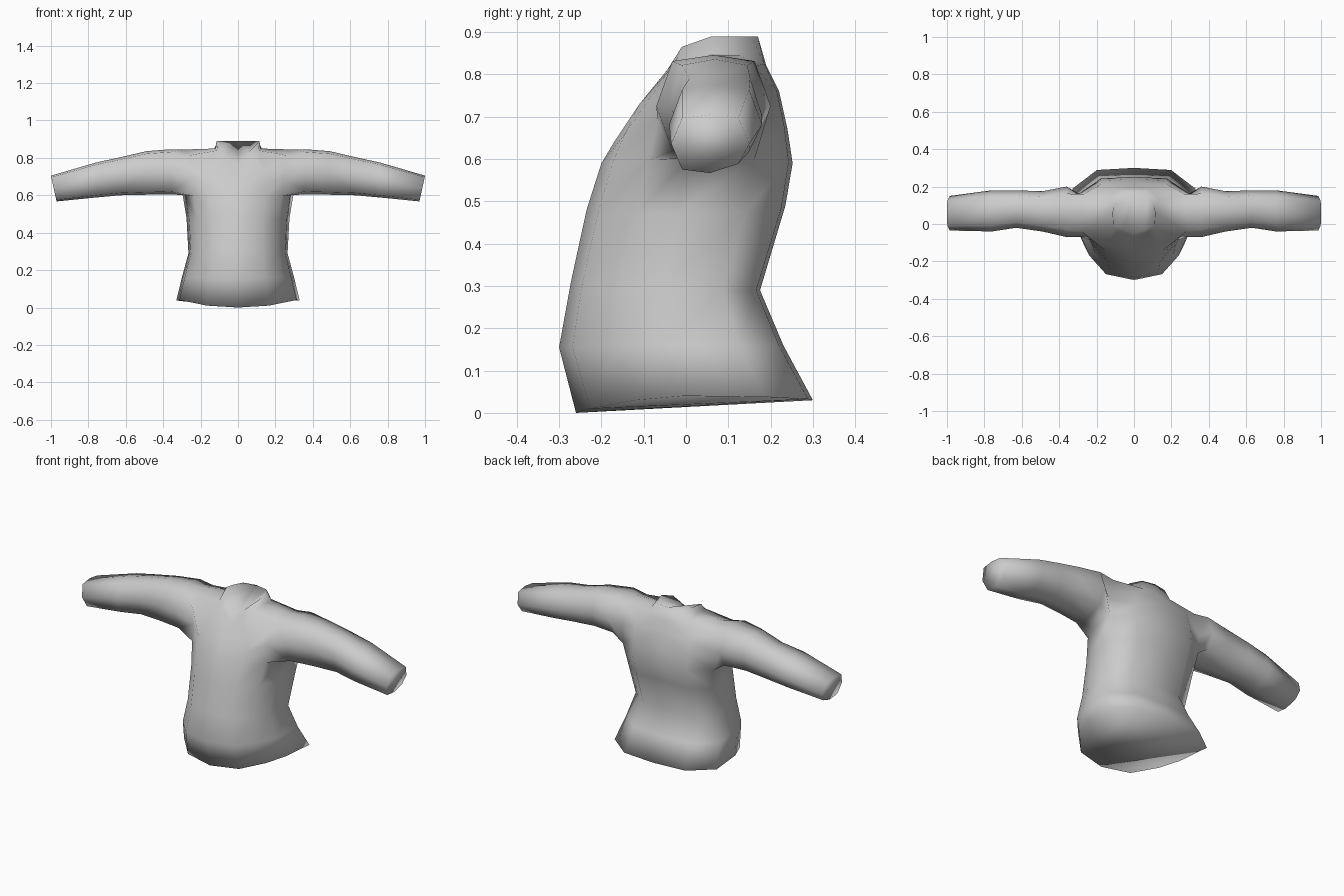
import bpy, bmesh
from math import cos, pi

cube = bpy.data.objects.get("Cube")
if cube:
    bpy.data.objects.remove(cube)

# Plain cloth colour
cloth = bpy.data.materials.new("grey_cloth")
cloth.use_nodes = True
colour = (0.6, 0.6, 0.6, 1)
cloth.diffuse_color = colour
cloth.node_tree.nodes["Principled BSDF"].inputs["Base Color"].default_value = colour

# Half outline of the body, front centre to back centre: (share of width, share of depth)
BODY_OUTLINE = [(0, 0), (.5, .06), (.8, .25), (.95, .45), (1, .8), (.6, .98), (0, 1)]

# Body levels: half width, front y, back y, then front, side and back heights
BODY_LEVELS = [
    (.33, -.26, .3, 0, .04, .03),
    (.3, -.3, .23, .155, .16, .16),
    (.265, -.272, .175, .31, .29, .29),
    (.275, -.235, .235, .48, .47, .49),
    (.295, -.2, .252, .59, .6, .59),
    (.3, -.17, .24, .64, .71, .67),
]

# Shoulder, collar base and collar rim, front centre to back centre
SHOULDER = [(0, -.135, .69), (.14, -.11, .73), (.28, -.04, .81), (.28, .06, .845),
            (.27, .16, .82), (.17, .215, .76), (0, .22, .76)]
COLLAR_BASE = [(0, -.065, .765), (.07, -.045, .81), (.11, -.02, .84), (.12, .06, .85),
               (.13, .13, .845), (.085, .185, .825), (0, .19, .82)]
COLLAR_RIM = [(0, -.05, .78), (.055, -.03, .83), (.09, -.01, .865), (.115, .06, .89),
              (.105, .1, .89), (.075, .155, .89), (0, .17, .89)]

# Sleeve section (share of depth, share of height) and stations: x, front, back, bottom, top
SLEEVE_OUTLINE = [(.14, .06), (.5, 0), (.86, .16), (1, .5),
                  (.86, .94), (.5, 1), (.14, .94), (0, .5)]
SLEEVE_STATIONS = [
    (.36, -.07, .2, .605, .846),
    (.49, -.04, .175, .603, .836),
    (.63, -.02, .18, .6, .803),
    (.76, -.04, .18, .588, .775),
    (1, -.035, .15, .567, .705),
]


def body_ring(width, front, back, z_front, z_side, z_back):
    ring = []
    for i, (u, v) in enumerate(BODY_OUTLINE):
        c = cos(pi * i / 6)
        z_end = z_front if c > 0 else z_back
        z = z_side + (z_end - z_side) * c * c
        ring.append((u * width, front + v * (back - front), z))
    return ring


def sleeve_ring(x, front, back, bottom, top):
    # The cuff end leans inwards at the bottom
    lean = .03 if x == 1 else 0
    return [(x - lean * (1 - v), front + u * (back - front), bottom + v * (top - bottom))
            for u, v in SLEEVE_OUTLINE]


bm = bmesh.new()


def add_ring(points):
    return [bm.verts.new(p) for p in points]


def bridge(a, b, steps):
    for i in steps:
        j = (i + 1) % len(a)
        bm.faces.new((a[i], a[j], b[j], b[i]))


# Body, leaving the armhole open
body = [add_ring(body_ring(*level)) for level in BODY_LEVELS]
body += [add_ring(p) for p in (SHOULDER, COLLAR_BASE, COLLAR_RIM)]
under, middle, over = body[4:7]
for lower, upper in zip(body, body[1:]):
    armhole = lower in (under, middle)
    bridge(lower, upper, (0, 1, 4, 5) if armhole else range(6))

# Sleeve grown from the armhole edge
loop = under[2:5] + [middle[4]] + over[4:1:-1] + [middle[2]]
for station in SLEEVE_STATIONS:
    ring = add_ring(sleeve_ring(*station))
    bridge(loop, ring, range(8))
    loop = ring

# Closed cuff, hem and neck
bm.faces.new(loop)
bm.faces.new(body[0][::-1])
bm.faces.new(body[-1])

# Remove the side points left unused inside the armhole
bmesh.ops.delete(bm, geom=[v for v in bm.verts if not v.link_faces], context="VERTS")
for face in bm.faces:
    face.smooth = True

mesh = bpy.data.meshes.new("shirt")
bm.to_mesh(mesh)
bm.free()
mesh.materials.append(cloth)
shirt = bpy.data.objects.new("shirt", mesh)
bpy.context.collection.objects.link(shirt)

# Left half mirrored to the right
mirror = shirt.modifiers.new("mirror", "MIRROR")
mirror.use_clip = True
mirror.merge_threshold = .001
